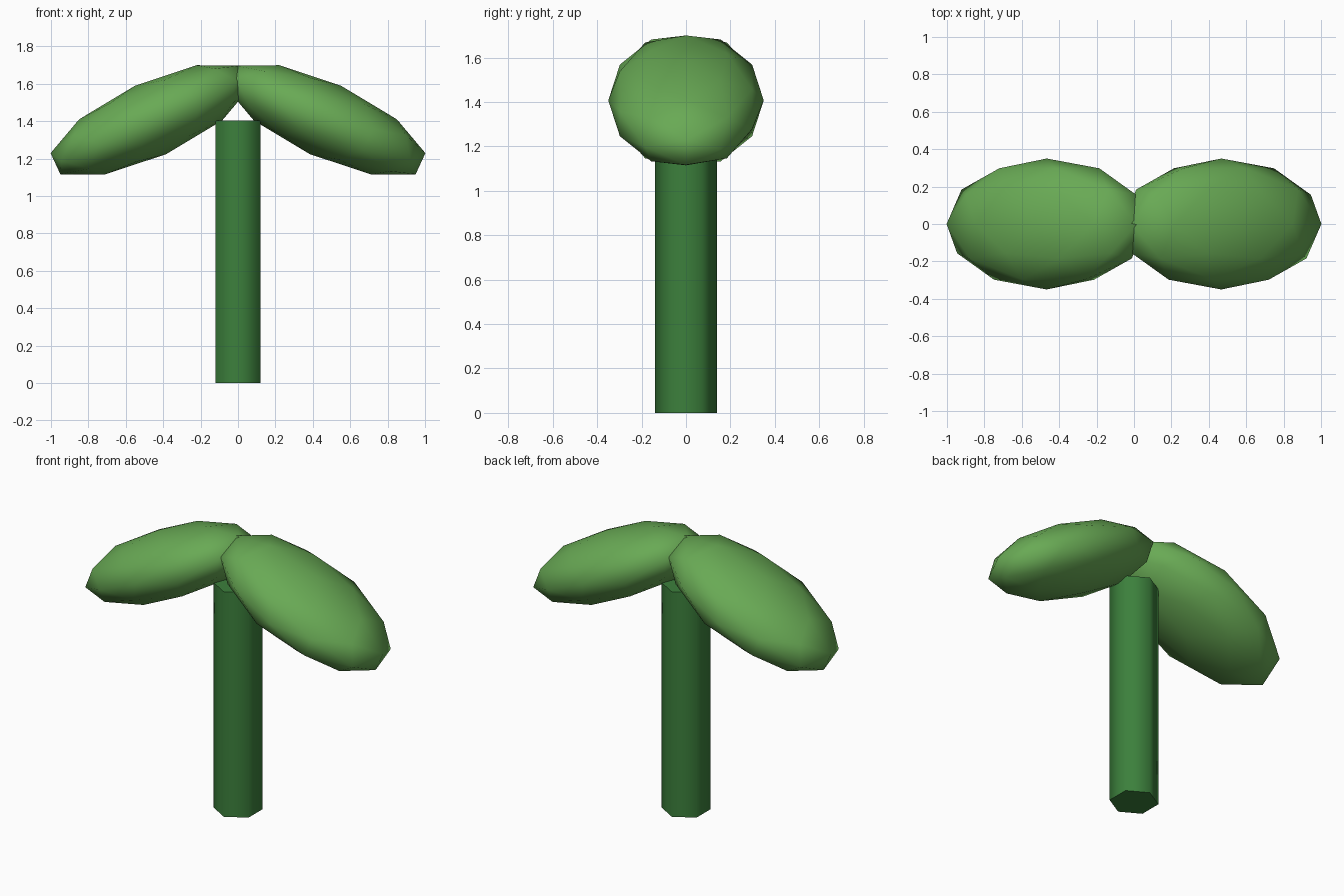
import bpy
from math import radians, pi
from mathutils import Matrix, Vector

cube = bpy.data.objects.get("Cube")
if cube:
    bpy.data.objects.remove(cube, do_unlink=True)


def material(name, color):
    mat = bpy.data.materials.new(name)
    mat.use_nodes = True
    mat.diffuse_color = color
    mat.node_tree.nodes["Principled BSDF"].inputs["Base Color"].default_value = color
    return mat


stem_green = material("stem green", (0.045, 0.215, 0.045, 1))
leaf_green = material("leaf green", (0.14, 0.40, 0.09, 1))

# Stem: six-sided post with softened sides and crisp flat ends
STEM_HEIGHT = 1.405
bpy.ops.mesh.primitive_cylinder_add(vertices=6, radius=0.14, depth=STEM_HEIGHT,
                                    location=(0, 0, STEM_HEIGHT / 2))
stem = bpy.context.object
stem.name = "stem"
stem.data.materials.append(stem_green)
bpy.ops.object.shade_smooth_by_angle(angle=radians(70))


# Leaves: flattened low-poly ellipsoids drooping outward, one turned half round
def add_leaf(name, turn):
    bpy.ops.mesh.primitive_ico_sphere_add(subdivisions=2, radius=1)
    leaf = bpy.context.object
    leaf.name = name
    pole_to_side = Matrix.Rotation(-pi / 2, 4, "X")
    size = Matrix.Diagonal((0.589, 0.35, 0.201, 1))
    droop = Matrix.Rotation(radians(24.7), 4, "Y")
    place = Matrix.Translation(Vector((0.467, 0, 1.407)))
    leaf.data.transform(Matrix.Rotation(turn, 4, "Z") @ place @ droop @ size @ pole_to_side)
    leaf.data.materials.append(leaf_green)
    bpy.ops.object.shade_smooth()


add_leaf("left_leaf", 0)
add_leaf("right_leaf", pi)
